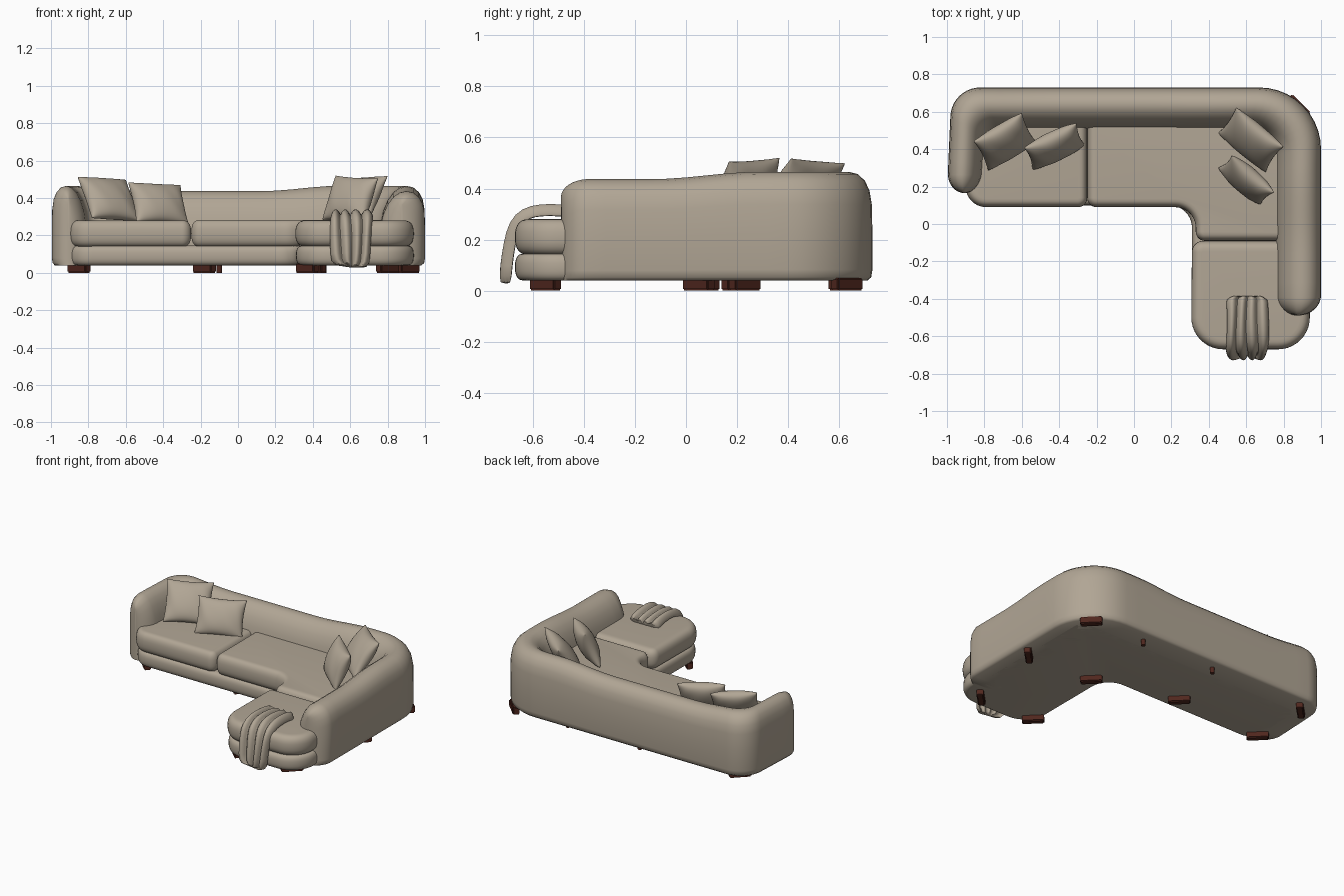
import bpy, bmesh, math
from mathutils import Vector, Matrix

if "Cube" in bpy.data.objects:
    bpy.data.objects.remove(bpy.data.objects["Cube"])


def material(name, rgb):
    m = bpy.data.materials.new(name)
    m.use_nodes = True
    m.diffuse_color = (*rgb, 1)
    m.node_tree.nodes["Principled BSDF"].inputs["Base Color"].default_value = (*rgb, 1)
    return m


FABRIC = material("beige fabric", (0.44, 0.38, 0.30))
WOOD = material("dark red wood", (0.08, 0.02, 0.013))


def finish(name, bm, mat, angle=50):
    bmesh.ops.recalc_face_normals(bm, faces=bm.faces)
    me = bpy.data.meshes.new(name)
    bm.to_mesh(me)
    bm.free()
    me.materials.append(mat)
    ob = bpy.data.objects.new(name, me)
    bpy.context.scene.collection.objects.link(ob)
    bpy.ops.object.select_all(action="DESELECT")
    ob.select_set(True)
    bpy.context.view_layer.objects.active = ob
    bpy.ops.object.shade_smooth_by_angle(angle=math.radians(angle))
    return ob


def loft(name, rings, mat, angle=50):
    """Skin a list of closed rings and cap both ends."""
    bm = bmesh.new()
    rows = [[bm.verts.new(p) for p in ring] for ring in rings]
    for a, b in zip(rows, rows[1:]):
        for i in range(len(a)):
            j = (i + 1) % len(a)
            bm.faces.new((a[i], a[j], b[j], b[i]))
    bm.faces.new(rows[0])
    bm.faces.new(rows[-1])
    return finish(name, bm, mat, angle)


def corner(prev, p, nxt, r, n=10):
    """Points of a fillet of radius r at the corner p."""
    p = Vector(p)
    a, b = (Vector(prev) - p).normalized(), (Vector(nxt) - p).normalized()
    half = a.angle(b) / 2
    centre = p + (a + b).normalized() * (r / math.sin(half))
    reach = r / math.tan(half)
    s, e = (p + a * reach - centre).normalized(), (p + b * reach - centre).normalized()
    return [centre + s.slerp(e, i / n) * r for i in range(n + 1)]


def inset(pts, d):
    out = []
    for i, p in enumerate(pts):
        e = (p - pts[i - 1]).normalized()
        f = (pts[(i + 1) % len(pts)] - p).normalized()
        n, m = Vector((-e.y, e.x)), Vector((-f.y, f.x))
        b = (n + m).normalized()
        out.append(p + b * (d / b.dot(n)))
    return out


def cushion(name, corners, z0, z1, r):
    """Padded slab from (x, y, fillet) corners, with rolled edges."""
    k = len(corners)
    outline = []
    for i, (x, y, fillet) in enumerate(corners):
        outline += corner(corners[i - 1][:2], (x, y), corners[(i + 1) % k][:2], fillet)
    mid, half = (z0 + z1) / 2, (z1 - z0) / 2
    rings = []
    for i in range(15):
        a = math.pi * (i / 14 - 0.5)
        c, s = max(math.cos(a), 0) ** 0.8, math.sin(a)
        rise = math.copysign(abs(s) ** 0.8, s)
        rings.append([(p.x, p.y, mid + half * rise) for p in inset(outline, r * (1 - c))])
    return loft(name, rings, FABRIC)


# Lower seat base and the three seat cushions
cushion("seat_base", [(-0.90, 0.10, 0.12), (0.31, 0.10, 0.12), (0.31, -0.67, 0.18),
                      (0.94, -0.67, 0.18), (0.94, 0.6, 0.1), (-0.90, 0.6, 0.1)], 0.04, 0.145, 0.035)
cushion("left_seat_cushion", [(-0.90, 0.09, 0.11), (-0.25, 0.09, 0.05),
                              (-0.25, 0.56, 0.05), (-0.90, 0.56, 0.1)], 0.14, 0.28, 0.045)
cushion("corner_seat_cushion", [(-0.25, 0.09, 0.05), (0.33, 0.09, 0.11), (0.33, -0.09, 0.05),
                                (0.83, -0.09, 0.05), (0.83, 0.56, 0.1), (-0.25, 0.56, 0.05)], 0.14, 0.283, 0.045)
cushion("chaise_cushion", [(0.31, -0.09, 0.06), (0.305, -0.67, 0.17),
                           (0.94, -0.67, 0.17), (0.94, -0.09, 0.06)], 0.14, 0.28, 0.055)


# Continuous wrap-around backrest and arms
def smooth(a, b, v):
    t = min(max((v - a) / (b - a), 0), 1)
    return t * t * (3 - 2 * t)


END, STEPS = 0.11, 9


def rail(p, r1, r2):
    """Open path through four points, with denser sampling at both ends."""
    p = [Vector(q) for q in p]
    c1, c2 = corner(p[0], p[1], p[2], r1), corner(p[1], p[2], p[3], r2)

    def end_points(a, b):
        d = (b - a).normalized()
        return [a + d * END * (1 - math.cos(math.pi / 2 * (i + 0.4) / STEPS)) for i in range(STEPS)]

    def between(a, b, n):
        return [a.lerp(b, i / n) for i in range(1, n)]

    head, tail = end_points(p[0], c1[0]), end_points(p[3], c2[-1])[::-1]
    return (head + between(head[-1], c1[0], 4) + c1 + between(c1[-1], c2[0], 16)
            + c2 + between(c2[-1], tail[0], 10) + tail)


outer = rail([(-1, 0.165), (-0.975, 0.73), (1, 0.73), (1, -0.49)], 0.16, 0.33)
inner = rail([(-0.81, 0.165), (-0.79, 0.5), (0.75, 0.5), (0.75, -0.49)], 0.07, 0.13)
section = [(0.08, 0), (0.02, 0.03), (0, 0.1), (0, 0.45), (0.01, 0.7), (0.05, 0.83), (0.13, 0.92),
           (0.25, 0.98), (0.4, 1), (0.54, 0.98), (0.68, 0.92), (0.8, 0.82), (0.9, 0.68),
           (0.96, 0.5), (1, 0.3), (1, 0.1), (0.97, 0)]
rings = []
for i, (o, n) in enumerate(zip(outer, inner)):
    near = min(i, len(outer) - 1 - i)
    k = math.sin(math.pi / 2 * (near + 0.4) / STEPS) if near < STEPS else 1
    c = (o + n) / 2
    lift = max(smooth(0.5, 0.9, -c.x), smooth(0.75, 1.15, c.x + c.y))
    height = (0.397 + 0.028 * lift) * (0.82 + 0.18 * k)
    rings.append([(*o.lerp(n, 0.5 + (s - 0.5) * k), 0.04 + height * z) for s, z in section])
loft("wraparound_backrest", rings, FABRIC, 60)


# Scatter pillows with pinched corners
def pillow(name, centre, yaw, lean, roll, w, h, thick=0.06, n=22):
    bm = bmesh.new()
    place = (Matrix.Translation(centre) @ Matrix.Rotation(math.radians(yaw), 4, "Z")
             @ Matrix.Rotation(math.radians(-lean), 4, "X") @ Matrix.Rotation(math.radians(roll), 4, "Y"))
    for side in (-1, 1):
        grid = []
        for i in range(n + 1):
            for j in range(n + 1):
                u, v = -math.cos(math.pi * i / n), -math.cos(math.pi * j / n)
                puff = max((1 - u * u) * (1 - v * v), 0) ** 0.45
                puff *= 1 + 0.06 * math.sin(8 * u + 4 * v) * abs(u)
                x = w * u * (1 - 0.07 * (1 - v * v) * u * u)
                z = h * v * (1 - 0.07 * (1 - u * u) * v * v)
                grid.append(bm.verts.new(place @ Vector((x, side * thick * puff, z))))
        for i in range(n):
            for j in range(n):
                a = i * (n + 1) + j
                bm.faces.new((grid[a], grid[a + 1], grid[a + n + 2], grid[a + n + 1]))
    bmesh.ops.remove_doubles(bm, verts=bm.verts, dist=0.0001)
    finish(name, bm, FABRIC, 80)


pillow("left_rear_pillow", (-0.69, 0.44, 0.395), 33, 38, 4, 0.15, 0.14)
pillow("left_front_pillow", (-0.425, 0.415, 0.37), 27, 30, 3, 0.155, 0.123)
pillow("right_rear_pillow", (0.625, 0.45, 0.395), -42, 36, -4, 0.165, 0.14)
pillow("right_front_pillow", (0.60, 0.235, 0.395), -40, 22, 3, 0.15, 0.127, 0.06)

# Folded throw draped over the chaise end
path = [Vector(p) for p in ((-0.385, 0.285), (-0.42, 0.30), (-0.49, 0.312), (-0.57, 0.313), (-0.63, 0.30),
                            (-0.67, 0.26), (-0.688, 0.18), (-0.70, 0.10), (-0.705, 0.025))]
FOLDS, COLS = 4, 32
rings = []
for i, p in enumerate(path):
    t = (path[min(i + 1, len(path) - 1)] - path[max(i - 1, 0)]).normalized()
    out = Vector((t.y, -t.x))
    top, under = [], []
    for j in range(COLS + 1):
        u = j / COLS
        fold = abs(math.sin(math.pi * FOLDS * u)) ** 0.7
        x = 0.605 + 0.215 * (u - 0.5) * (1.08 - 0.012 * i) + 0.006 * math.sin(i * 0.8 + 5 * u)
        drop = 0.018 * math.sin(5 * u) if i == len(path) - 1 else 0
        for row, off in ((top, -0.006 + 0.034 * fold), (under, -0.022 + 0.012 * fold)):
            q = p + out * off
            row.append((x, q.x, q.y + drop))
    rings.append(top + under[::-1])
throw = loft("draped_throw", rings, FABRIC, 60)
throw.modifiers.new("soften", "SUBSURF").levels = 1
throw.modifiers["soften"].render_levels = 1


# Wooden block feet and small support pegs
def block_foot(name, x, y, yaw):
    bm = bmesh.new()
    bmesh.ops.create_cube(bm, size=1)
    bmesh.ops.scale(bm, vec=(0.14, 0.045, 0.05), verts=bm.verts)
    bmesh.ops.bevel(bm, geom=bm.edges[:], offset=0.006, segments=2, affect="EDGES")
    bmesh.ops.transform(bm, verts=bm.verts, matrix=Matrix.Translation((x, y, 0.025))
                        @ Matrix.Rotation(math.radians(yaw), 4, "Z"))
    finish(name, bm, WOOD, 30)


for name, x, y, yaw in (("back_corner", 0.88, 0.63, -45), ("right_middle", 0.91, 0.05, 45),
                        ("chaise_right", 0.80, -0.55, 45), ("chaise_left", 0.37, -0.55, -45),
                        ("inner_corner", 0.41, 0.07, -45), ("front_middle", -0.18, 0.23, -45),
                        ("front_left", -0.85, 0.20, -45), ("back_left", -0.85, 0.62, 45)):
    block_foot(name + "_foot", x, y, yaw)

for name, x, y in (("right_support_peg", 0.46, 0.64), ("left_support_peg", -0.10, 0.65)):
    bm = bmesh.new()
    bmesh.ops.create_cone(bm, cap_ends=True, segments=16, radius1=0.014, radius2=0.014, depth=0.05,
                          matrix=Matrix.Translation((x, y, 0.025)))
    finish(name, bm, WOOD, 30)
